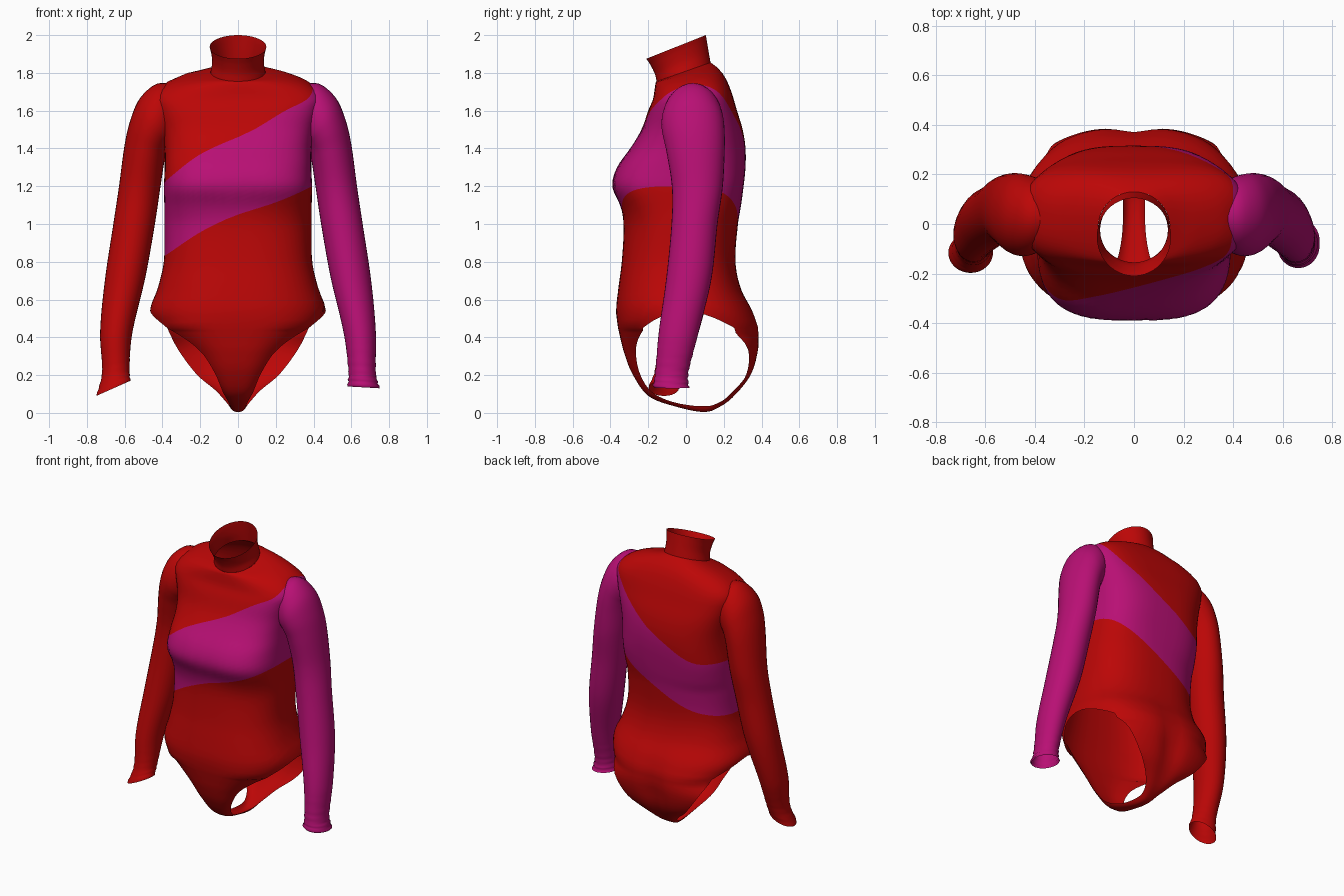
import bpy, bmesh
from math import sin, cos, pi, exp

if "Cube" in bpy.data.objects:
    bpy.data.objects.remove(bpy.data.objects["Cube"])


def material(name, rgb):
    m = bpy.data.materials.new(name)
    m.diffuse_color = (*rgb, 1)
    m.use_nodes = True
    m.node_tree.nodes["Principled BSDF"].inputs["Base Color"].default_value = m.diffuse_color
    return m


RED = material("red_fabric", (0.50, 0.002, 0.002))
PINK = material("magenta_fabric", (0.48, 0.005, 0.175))


def spline(keys, t):
    """Smooth interpolation of table rows keyed on their first column."""
    t = min(max(t, keys[0][0]), keys[-1][0])
    i = max(k for k in range(len(keys) - 1) if keys[k][0] <= t)
    a, b = keys[i], keys[i + 1]
    p, q = keys[max(i - 1, 0)], keys[min(i + 2, len(keys) - 1)]
    h = b[0] - a[0]
    f = (t - a[0]) / h
    out = []
    for c in range(1, len(a)):
        ma = (b[c] - p[c]) / (b[0] - p[0]) * h
        mb = (q[c] - a[c]) / (q[0] - a[0]) * h
        out.append((2*f**3 - 3*f**2 + 1) * a[c] + (f**3 - 2*f**2 + f) * ma
                   + (3*f**2 - 2*f**3) * b[c] + (f**3 - f**2) * mb)
    return out


def stitch(bm, a, b, closed=True, mat=0):
    for j in range(len(a) if closed else len(a) - 1):
        k = (j + 1) % len(a)
        f = bm.faces.new((a[j], a[k], b[k], b[j]))
        f.smooth = True
        f.material_index = mat


def finish(bm, name, mats):
    bmesh.ops.recalc_face_normals(bm, faces=bm.faces)
    me = bpy.data.meshes.new(name)
    bm.to_mesh(me)
    bm.free()
    for m in mats:
        me.materials.append(m)
    ob = bpy.data.objects.new(name, me)
    bpy.context.collection.objects.link(ob)
    return ob


def power(v, e):
    return (1 if v >= 0 else -1) * abs(v) ** e


def cleft(x, y, z):
    if y < 0.15:
        return 0
    return 0.03 * exp(-(x / 0.07) ** 2) * max(0, 1 - abs(z - 0.3) / 0.35)


# Body rings: level, half width, front y, back y, squareness, front lift, back lift
BODY = [
    (0.45, .43, -.36, .388, 2.7, 0, 0), (0.54, .465, -.37, .355, 2.5, 0, 0),
    (0.66, .425, -.358, .29, 2.5, 0, 0),
    (0.80, .393, -.34, .262, 2.5, 0, 0), (1.00, .39, -.33, .275, 2.5, 0, 0),
    (1.09, .39, -.345, .29, 2.8, 0, 0), (1.20, .392, -.39, .305, 3.1, 0, 0),
    (1.30, .388, -.365, .315, 3.0, 0, 0), (1.40, .39, -.295, .315, 2.9, 0, 0),
    (1.50, .405, -.235, .30, 3.0, 0, 0), (1.60, .43, -.20, .27, 3.2, 0, 0),
    (1.69, .44, -.175, .24, 3.2, -.03, .01), (1.77, .37, -.165, .205, 2.6, -.05, .01),
    (1.81, .26, -.16, .165, 2.2, -.06, .02), (1.835, .145, -.155, .13, 2, -.08, .02)]
COLLAR = [(1.835, .145, -.155, .13, 2, -.08, .02), (1.87, .137, -.165, .12, 2, -.075, .04),
          (1.92, .142, -.19, .11, 2, -.075, .05), (1.95, .15, -.21, .105, 2, -.075, .05)]
TOP = 1.835


def ring_point(table, s, ang):
    hw, yf, yb, n, zf, zb = spline(table, s)
    v = power(sin(ang), 2 / n)
    x = hw * power(cos(ang), 2 / n)
    y = (yf + yb) / 2 + (yb - yf) / 2 * v
    return (x, y - cleft(x, y, s), s + zf + (zb - zf) * (v + 1) / 2)


# Edges of the diagonal band: x, lower level, upper level
BAND_FRONT = [(-.4, .83, 1.22), (-.2, .96, 1.36), (0, 1.05, 1.46), (.2, 1.12, 1.60), (.4, 1.20, 1.75)]
BAND_BACK = [(-.4, .83, 1.22), (-.2, .88, 1.24), (0, .97, 1.36), (.2, 1.08, 1.53), (.4, 1.20, 1.75)]

# Torso: rows follow the band edges so the colour change is clean,
# and the bottom edge rises to a point at each hip
N = 64
CORNER = 6
bm = bmesh.new()
STEPS = (16, 18, 18)
columns = []
for j in range(N):
    ang = 2 * pi * j / N
    lo, up = spline(BAND_FRONT if sin(ang) < 0 else BAND_BACK, .4 * power(cos(ang), .8))
    hem = .54 - .09 * min(1, abs(sin(ang)) / sin(2 * pi * CORNER / N)) ** 1.5
    stops = (hem, lo, up, TOP)
    levels = [stops[k] + (stops[k + 1] - stops[k]) * i / STEPS[k]
              for k in range(3) for i in range(STEPS[k])] + [TOP]
    columns.append([bm.verts.new(ring_point(BODY, s, ang)) for s in levels])
rows = list(zip(*columns))
for i in range(len(rows) - 1):
    stitch(bm, rows[i], rows[i + 1], True, 1 if STEPS[0] <= i < STEPS[0] + STEPS[1] else 0)

# Crotch panel: position, centre y, centre z, half width, edge shift in y, edge shift in z
PANEL = [
    (0, -.36, .45, .375, .14, 0), (.1, -.345, .385, .27, .09, 0), (.2, -.325, .31, .185, .06, 0),
    (.3, -.283, .205, .12, .04, 0), (.4, -.20, .09, .08, .02, .02), (.5, -.06, .035, .05, 0, .02),
    (.6, .10, .005, .045, 0, .03), (.68, .20, .04, .065, -.01, .02), (.75, .275, .10, .12, -.02, .02),
    (.83, .35, .205, .22, -.03, 0), (.92, .387, .34, .32, -.06, 0), (1, .388, .45, .375, -.15, 0)]
front = [rows[0][j] for j in range(N // 2 + CORNER, N - CORNER + 1)]
back = [rows[0][j] for j in range(N // 2 - CORNER, CORNER - 1, -1)]
us = [v.co.x / front[-1].co.x for v in front]
edge = front[-1].co.x / .375
prev, R = front, 48
for i in range(1, R):
    yc, zc, w, e, h = spline(PANEL, i / R)
    w *= 1 + (edge - 1) * abs(2 * i / R - 1) ** 4
    cur = []
    for u in us:
        x, y, z = w * u, yc + e * abs(u) ** 3, zc + h * abs(u) ** 3
        cur.append(bm.verts.new((x, y - cleft(x, y, z), z)))
    stitch(bm, prev, cur, False)
    prev = cur
stitch(bm, prev, back, False)
finish(bm, "bodysuit_torso", (RED, PINK))

# Collar: slanted open tube
bm = bmesh.new()
prev = None
for i in range(13):
    s = TOP + (1.95 - TOP) * i / 12
    cur = [bm.verts.new(ring_point(COLLAR, s, 2 * pi * j / 48)) for j in range(48)]
    if prev:
        stitch(bm, prev, cur)
    prev = cur
finish(bm, "collar", (RED,))

# Sleeves: position, inner x, inner z, outer x, outer z, centre y, half depth
ARM = [
    (.2, .56, .42, .73, .42, -.04, .105), (.38, .49, .72, .705, .70, .015, .12),
    (.55, .44, 1.0, .66, 1.0, .045, .122), (.7, .41, 1.2, .63, 1.2, .06, .135),
    (.82, .385, 1.36, .60, 1.42, .05, .155), (.89, .37, 1.41, .57, 1.55, .04, .165),
    (.95, .36, 1.42, .52, 1.665, .035, .165), (1, .35, 1.43, .44, 1.738, .035, .15),
    (1.06, .32, 1.46, .36, 1.745, .035, .11)]
CUFF_GATHERED = [(0, .58, .14, .75, .13, -.08, .095), (.08, .585, .22, .73, .21, -.075, .088)]
CUFF_FLARED = [(0, .57, .17, .75, .09, -.12, .08), (.08, .575, .24, .72, .21, -.085, .08)]


def sleeve(name, side, cuff, mat, ripple):
    bm = bmesh.new()
    prev = None
    for i in range(81):
        t = 1.06 * i / 80
        xi, zi, xo, zo, yc, ry = spline(cuff + ARM, t)
        cur = []
        for j in range(32):
            a = 2 * pi * j / 32
            # fabric folds gathered at the wrist
            k = 1 + ripple * max(0, 1 - t / .17) * sin(t * 190 + 1.5 * sin(a))
            c = .5 + .5 * k * cos(a)
            cur.append(bm.verts.new((side * (xi + (xo - xi) * c), yc + ry * k * sin(a),
                                     zi + (zo - zi) * c)))
        if prev:
            stitch(bm, prev, cur)
        prev = cur
    finish(bm, name, (mat,))


sleeve("left_sleeve", 1, CUFF_GATHERED, PINK, .07)
sleeve("right_sleeve", -1, CUFF_FLARED, RED, .03)
